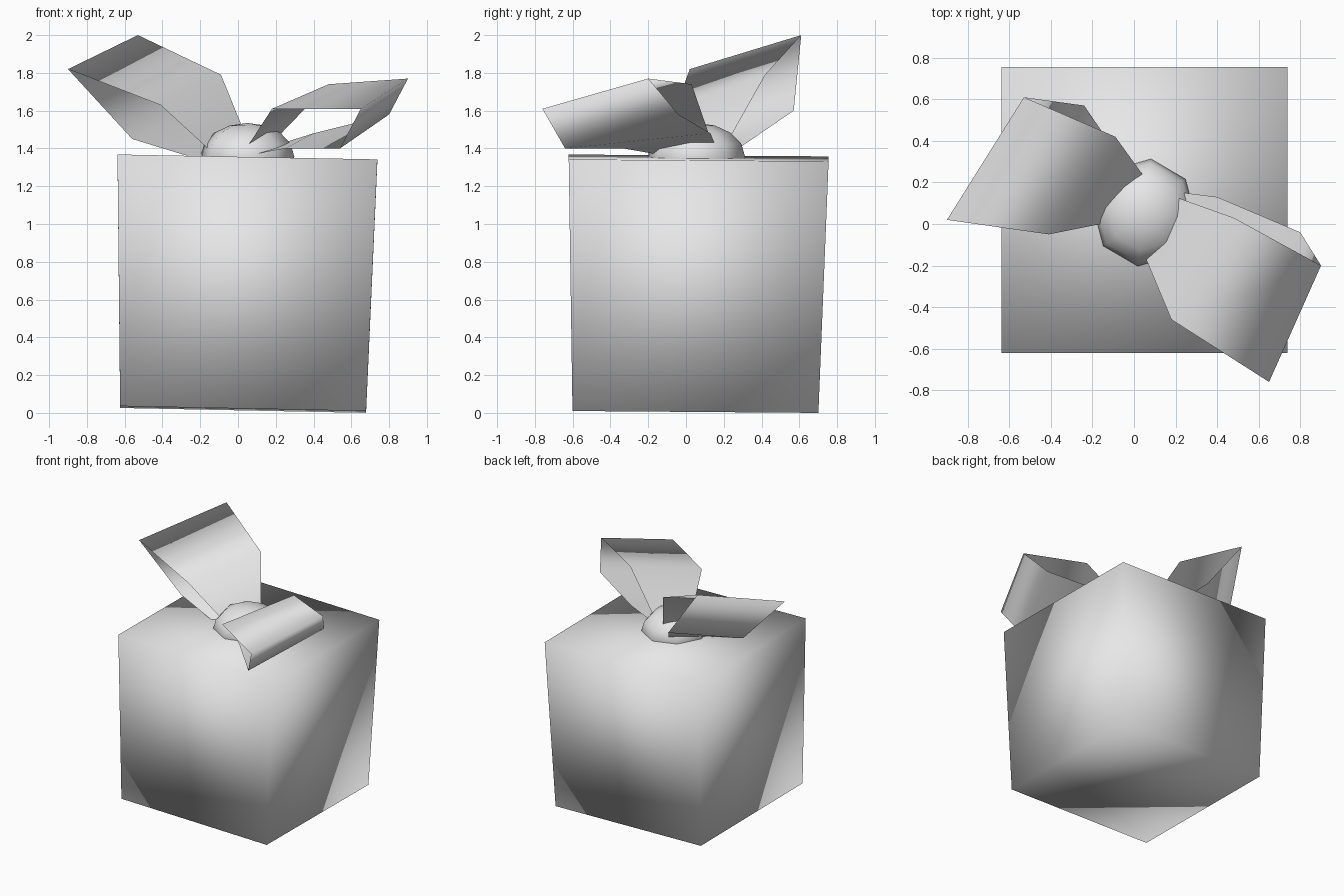
import bpy
import bmesh
from math import radians
from mathutils import Matrix, Vector

default_cube = bpy.data.objects.get("Cube")
if default_cube:
    bpy.data.objects.remove(default_cube, do_unlink=True)

# One plain colour for the whole parcel
grey = bpy.data.materials.new("light grey")
grey.use_nodes = True
colour = (0.8, 0.8, 0.8, 1)
grey.diffuse_color = colour
grey.node_tree.nodes["Principled BSDF"].inputs["Base Color"].default_value = colour


def add_object(name, mesh_builder):
    """Turn a bmesh into a smooth-shaded object with the shared material."""
    mesh = bpy.data.meshes.new(name)
    mesh_builder.to_mesh(mesh)
    mesh_builder.free()
    mesh.materials.append(grey)
    for polygon in mesh.polygons:
        polygon.use_smooth = True
    part = bpy.data.objects.new(name, mesh)
    bpy.context.collection.objects.link(part)
    return part


def ribbon_loop(name, first_rail, second_rail):
    """Bridge two open rails with a strip of quads."""
    bm = bmesh.new()
    first = [bm.verts.new(point) for point in first_rail]
    second = [bm.verts.new(point) for point in second_rail]
    for i in range(len(first) - 1):
        bm.faces.new((first[i], first[i + 1], second[i + 1], second[i]))
    return add_object(name, bm)


# Box: slightly flared towards the top and tipped to one corner
bm = bmesh.new()
bmesh.ops.create_cube(bm, size=2)
for vert in bm.verts:
    side_x, side_y, side_z = vert.co
    is_top = side_z > 0
    half = 0.688 if is_top else 0.651
    centre = Vector((0.05, 0.067)) if is_top else Vector((0.027, 0.05))
    height = 1.35 if is_top else 0.018
    vert.co = (centre.x + half * side_x,
               centre.y + half * side_y,
               height - 0.013 * side_x - 0.005 * side_y)
add_object("gift_box", bm)

# Knot: a squashed low-sided ball sunk in the lid
bm = bmesh.new()
bmesh.ops.create_uvsphere(
    bm, u_segments=8, v_segments=8, radius=1,
    matrix=Matrix.Translation((0.05, 0.055, 1.355))
    @ Matrix.Rotation(radians(-7), 4, "Z")
    @ Matrix.Diagonal((0.25, 0.26, 0.18, 1)))
add_object("bow_knot", bm)

# Bow loops: each rail runs over the top, round the tip and back underneath
ribbon_loop(
    "right_bow_loop",
    [(0.04, 0.24, 1.47), (-0.09, 0.42, 1.79), (-0.53, 0.61, 2.0),
     (-0.24, 0.57, 1.6), (0.0, 0.22, 1.36)],
    [(-0.16, 0.0, 1.4), (-0.41, -0.05, 1.63), (-0.9, 0.02, 1.82),
     (-0.56, 0.07, 1.45), (-0.2, 0.0, 1.34)])
ribbon_loop(
    "left_bow_loop",
    [(0.05, -0.15, 1.41), (0.18, -0.46, 1.61), (0.65, -0.76, 1.61),
     (0.54, -0.64, 1.4), (0.25, -0.33, 1.4), (0.09, -0.16, 1.37)],
    [(0.2, 0.13, 1.45), (0.48, 0.03, 1.74), (0.9, -0.2, 1.77),
     (0.8, -0.04, 1.58), (0.4, 0.13, 1.48), (0.24, 0.15, 1.43)])
